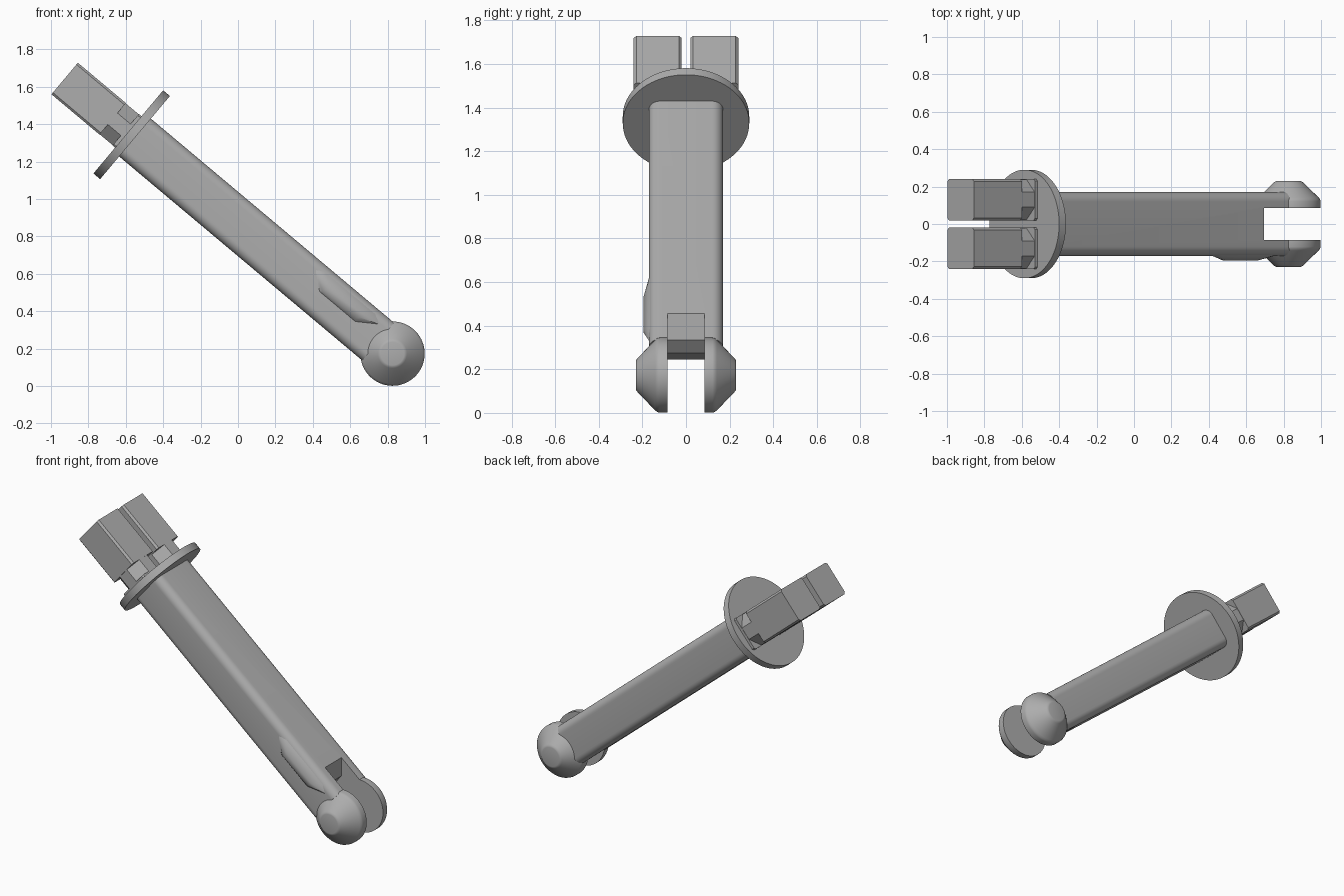
import bpy, bmesh, math
from mathutils import Matrix, Vector

if "Cube" in bpy.data.objects:
    bpy.data.objects.remove(bpy.data.objects["Cube"])

# Local frame: X runs up the arm from the hinge, Y sideways, Z across the arm
T = math.radians(40)
c, s = math.cos(T), math.sin(T)
FRAME = Matrix(((-c, 0, s, 0.826), (0, -1, 0, 0), (s, 0, c, 0.173), (0, 0, 0, 1)))

grey = bpy.data.materials.new("plain_grey")
grey.diffuse_color = (0.42, 0.42, 0.42, 1)
grey.use_nodes = True
grey.node_tree.nodes["Principled BSDF"].inputs["Base Color"].default_value = grey.diffuse_color


def finish(name, bm, smooth=None):
    bmesh.ops.recalc_face_normals(bm, faces=bm.faces)
    me = bpy.data.meshes.new(name)
    bm.to_mesh(me)
    bm.free()
    ob = bpy.data.objects.new(name, me)
    bpy.context.collection.objects.link(ob)
    ob.matrix_world = FRAME
    me.materials.append(grey)
    if smooth:
        bpy.ops.object.select_all(action='DESELECT')
        ob.select_set(True)
        bpy.context.view_layer.objects.active = ob
        bpy.ops.object.shade_smooth_by_angle(angle=math.radians(smooth))
    return ob


def loft(name, rings, smooth=None):
    """Skin a list of equal-length point rings and cap both ends."""
    bm = bmesh.new()
    vs = [[bm.verts.new(p) for p in r] for r in rings]
    n = len(vs[0])
    for a, b in zip(vs, vs[1:]):
        for i in range(n):
            j = (i + 1) % n
            bm.faces.new((a[i], a[j], b[j], b[i]))
    bm.faces.new(vs[0])
    bm.faces.new(vs[-1])
    return finish(name, bm, smooth)


def along(section, x0, x1):
    return [[(x, y, z) for y, z in section] for x in (x0, x1)]


def circle(r, n=64):
    return [(r * math.cos(2 * math.pi * i / n), r * math.sin(2 * math.pi * i / n)) for i in range(n)]


def rounded(hy, hz, r, steps, cy=0):
    """Rectangle section with rounded (or, with one step, chamfered) corners."""
    pts = []
    for k, (sy, sz) in enumerate(((1, 1), (-1, 1), (-1, -1), (1, -1))):
        for i in range(steps + 1):
            t = math.pi / 2 * (k + i / steps)
            pts.append((cy + sy * (hy - r) + r * math.cos(t), sz * (hz - r) + r * math.sin(t)))
    return pts


# Main arm, with a wedge-ended slot forming the fork
arm = loft("arm", along(rounded(0.17, 0.132, 0.05, 8), 0.10, 1.81), 40)
slot = [(-0.1, 0.2), (0.34, 0.2), (0.204, 0.04), (0.204, -0.04), (0.32, -0.2), (-0.1, -0.2)]
cutter = loft("slot_cutter", [[(x, y, z) for x, z in slot] for y in (-0.085, 0.085)])
cutter.hide_render = True
cutter.hide_viewport = True
cut = arm.modifiers.new("slot", 'BOOLEAN')
cut.operation = 'DIFFERENCE'
cut.solver = 'EXACT'
cut.object = cutter

# Tapered hinge knuckles on both sides of the fork
profile = [(0.085, 0.172), (0.122, 0.172), (0.132, 0.169), (0.142, 0.161),
           (0.222, 0.078), (0.228, 0.070), (0.230, 0.062)]
for side, label in ((1, "front"), (-1, "back")):
    loft(label + "_knuckle",
         [[(x, side * y, z) for x, z in circle(r)] for y, r in profile], 35)

# Raised pointed rib on the front side of the arm
bm = bmesh.new()
for p in [(0.62, 0.165, 0.085), (0.516, 0.165, 0), (0.26, 0.165, 0), (0.14, 0.165, 0.08),
          (0.50, 0.185, 0.015), (0.27, 0.185, 0.015), (0.49, 0.194, 0.035), (0.26, 0.194, 0.035),
          (0.49, 0.194, 0.06), (0.26, 0.194, 0.06), (0.54, 0.175, 0.095), (0.22, 0.175, 0.095),
          (0.58, 0.150, 0.115), (0.18, 0.150, 0.115), (0.5, 0.1, 0.05), (0.25, 0.1, 0.05)]:
    bm.verts.new(Vector(p))
bmesh.ops.convex_hull(bm, input=bm.verts)
finish("side_rib", bm, 30)

# Round collar
loft("collar", along(circle(0.29, 96), 1.797, 1.844), 40)

# Twin end blocks, each on a chamfered neck with a thin foot
for side, label in ((1, "front"), (-1, "back")):
    cy = side * 0.13
    loft(label + "_foot", along(rounded(0.11, 0.11, 0.01, 1, cy), 1.84, 1.862))
    octagon = [(cy + a * y, b * z) for a, b, y, z in (
        (1, 1, 0.108, 0.04), (1, 1, 0.04, 0.108), (-1, 1, 0.04, 0.108), (-1, 1, 0.108, 0.04),
        (-1, -1, 0.108, 0.04), (-1, -1, 0.04, 0.108), (1, -1, 0.04, 0.108), (1, -1, 0.108, 0.04))]
    loft(label + "_neck", along(octagon, 1.86, 1.956))
    loft(label + "_block", along(rounded(0.11, 0.11, 0.012, 1, cy), 1.953, 2.288))
